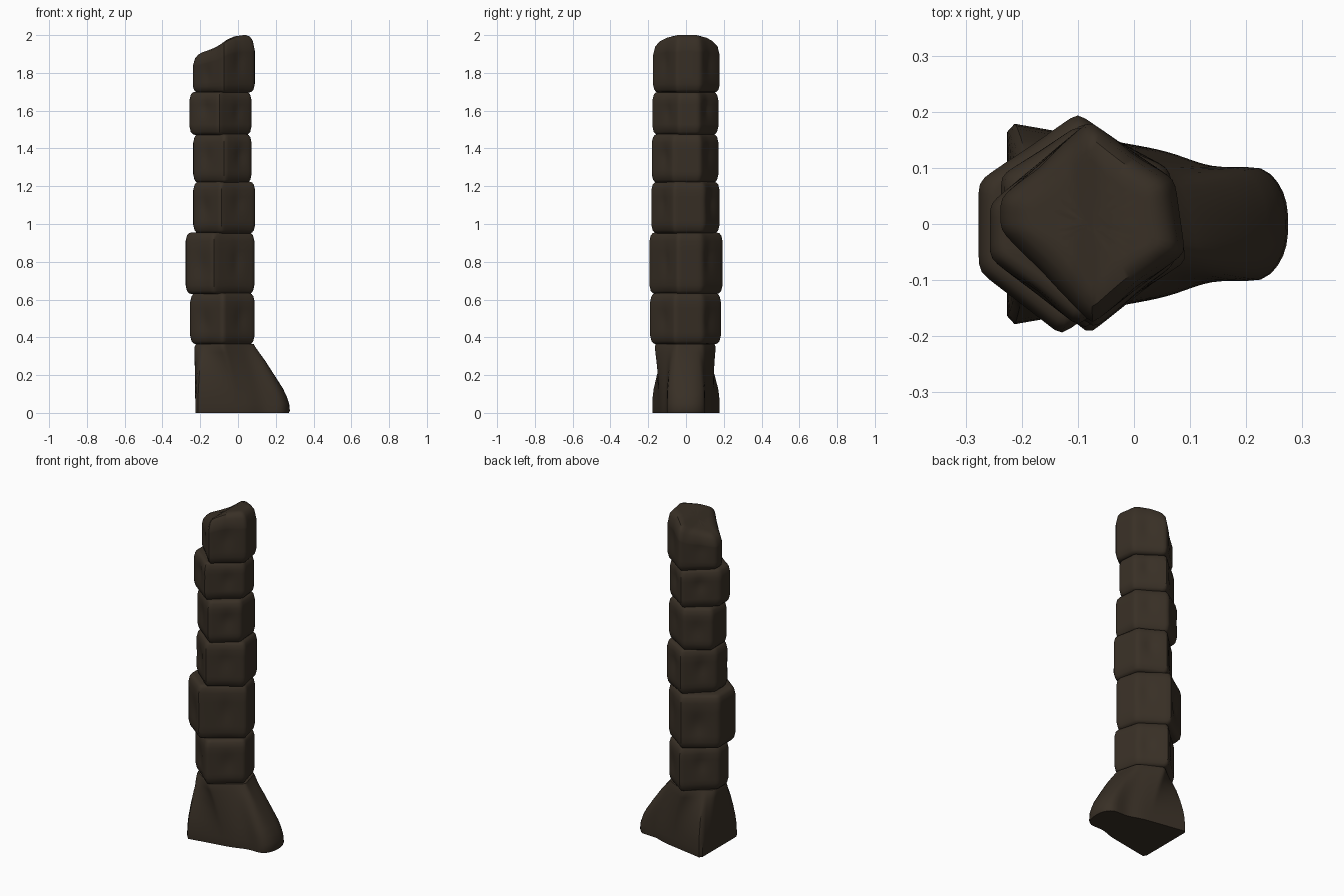
import bpy, bmesh, math, random

if "Cube" in bpy.data.objects:
    bpy.data.objects.remove(bpy.data.objects["Cube"])

random.seed(4)
N = 90  # points per ring

stone = bpy.data.materials.new("dark brown stone")
stone.diffuse_color = (0.040, 0.029, 0.019, 1)
stone.use_nodes = True
stone.node_tree.nodes["Principled BSDF"].inputs["Base Color"].default_value = stone.diffuse_color


def outline(planes, cx, p):
    """Slightly rounded polygon from {side angle: distance from origin}."""
    pts = []
    for i in range(N):
        a = 2 * math.pi * i / N
        s = 0
        for deg, h in planes.items():
            b = math.radians(deg)
            s += max(0, math.cos(a - b) / (h - cx * math.cos(b))) ** p
        r = s ** (-1 / p)
        pts.append((cx + r * math.cos(a), r * math.sin(a)))
    return pts


def planes_of(corners):
    """Side planes of a convex polygon given clockwise from above."""
    planes = {}
    for (x0, y0), (x1, y1) in zip(corners, corners[1:] + corners[:1]):
        a = math.atan2(x1 - x0, y0 - y1)
        planes[math.degrees(a)] = x0 * math.cos(a) + y0 * math.sin(a) + .003
    return planes


def loft(name, rings):
    """Skin a list of closed rings and cap both ends."""
    bm = bmesh.new()
    vs = [[bm.verts.new(c) for c in ring] for ring in rings]
    for a, b in zip(vs, vs[1:]):
        for i in range(N):
            j = (i + 1) % N
            bm.faces.new((a[i], a[j], b[j], b[i]))
    bm.faces.new(vs[0][::-1])
    bm.faces.new(vs[-1])
    me = bpy.data.meshes.new(name)
    bm.to_mesh(me)
    bm.free()
    me.materials.append(stone)
    ob = bpy.data.objects.new(name, me)
    bpy.context.collection.objects.link(ob)
    bpy.ops.object.select_all(action='DESELECT')
    ob.select_set(True)
    bpy.context.view_layer.objects.active = ob
    bpy.ops.object.shade_smooth_by_angle(angle=math.radians(40))


def lookup(table, x):
    for (x0, a), (x1, b) in zip(table, table[1:]):
        if x <= x1:
            return a + (b - a) * max(0, (x - x0) / (x1 - x0))
    return table[-1][1]


# height of the broken top surface relative to 2.0, along x
SLOPE = [(-.23, -.105), (-.17, -.085), (-.11, -.062), (-.06, -.025), (-.02, -.007), (.03, 0)]
# edge rounding: (distance from the end, inset)
ROUND = [(0.0, 0.03), (0.004, 0.017), (0.016, 0.007), (0.045, 0.0)]


def block(name, z0, z1, corners, top=False):
    cx, h = -0.08, z1 - z0
    planes = planes_of(corners)
    base = outline(planes, cx, 32)
    dents = [(math.radians(d), random.uniform(.4, .65), random.uniform(.04, .08))
             for d in planes if abs(math.cos(math.radians(d))) < .93]
    rim = [(d * 1.8, i * 1.6) for d, i in ROUND] if top else ROUND
    prof = [(0, .1), (0, .06)] + [(d / h, i) for d, i in ROUND]
    prof += [(k / 20, 0) for k in range(5, 15)]
    prof += [(1 - d / h, i) for d, i in reversed(rim)]
    prof += [(1, i) for i in (.065, .085, .105, .13)]
    rings = []
    for t, inset in prof:
        ring = []
        for px, py in base:
            dx = px - cx
            r, a = math.hypot(dx, py), math.atan2(py, dx)
            k = 1 - inset / r
            for da, dt, s in dents:  # shallow hollows in the side faces
                w = (a - da + math.pi) % (2 * math.pi) - math.pi
                k -= s * math.exp(-(w / .27) ** 2 - ((t - dt) / .24) ** 2)
            qx, qy = cx + dx * k, py * k
            z = z0 + h * t
            if top:
                z += lookup(SLOPE, qx) * t
            ring.append((qx, qy, z))
        rings.append(ring)
    loft(name, rings)


# flared base stone with a waisted foot reaching to the right
foot = outline({0: .275, 180: .226, 80: .139, -80: .139, 45: .236, -45: .236,
                22: .269, -22: .269}, 0, 60)
foot = [(x, y * (1 - .11 * math.exp(-((x - .14) / .06) ** 2))) for x, y in foot]
neck = outline(planes_of([(-.09, .158), (.05, .09), (.088, -.05), (-.08, -.168),
                          (-.228, -.07), (-.228, .05)]), -.08, 32)
rings = []
for z, f, k in ((0, 0, .5), (0, .01, .99), (.012, 0, 1), (.05, .02, 1), (.09, .09, 1),
                (.13, .19, 1), (.2, .42, 1), (.27, .66, 1), (.32, .86, 1), (.35, .98, .995),
                (.364, 1, .96), (.368, 1, .8)):
    rings.append([(-.04 + (a[0] + (b[0] - a[0]) * f + .04) * k,
                   (a[1] + (b[1] - a[1]) * f ** 1.4) * k, z) for a, b in zip(foot, neck)])
loft("base_stone", rings)

# stacked six-sided stones, bottom to top
block("stone_1", .364, .634, [(-.09, .185), (.05, .09), (.088, -.06), (-.08, -.192), (-.25, -.05), (-.25, .04)])
block("stone_2", .630, .955, [(-.1, .194), (.055, .085), (.086, -.045), (-.13, -.194), (-.274, -.083), (-.274, .075)])
block("stone_3", .951, 1.224, [(-.09, .178), (.06, .097), (.09, -.065), (-.09, -.184), (-.234, -.062), (-.234, .043)])
block("stone_4", 1.218, 1.476, [(-.1, .172), (.06, .077), (.07, -.07), (-.07, -.182), (-.234, -.055), (-.234, .085)])
block("stone_5", 1.472, 1.70, [(-.09, .172), (.06, .07), (.07, -.04), (-.1, -.178), (-.254, -.06), (-.254, .035)])
block("top_stone", 1.696, 2.0, [(-.08, .18), (.07, .077), (.088, -.05), (-.075, -.174), (-.235, -.01), (-.235, .045)], top=True)
